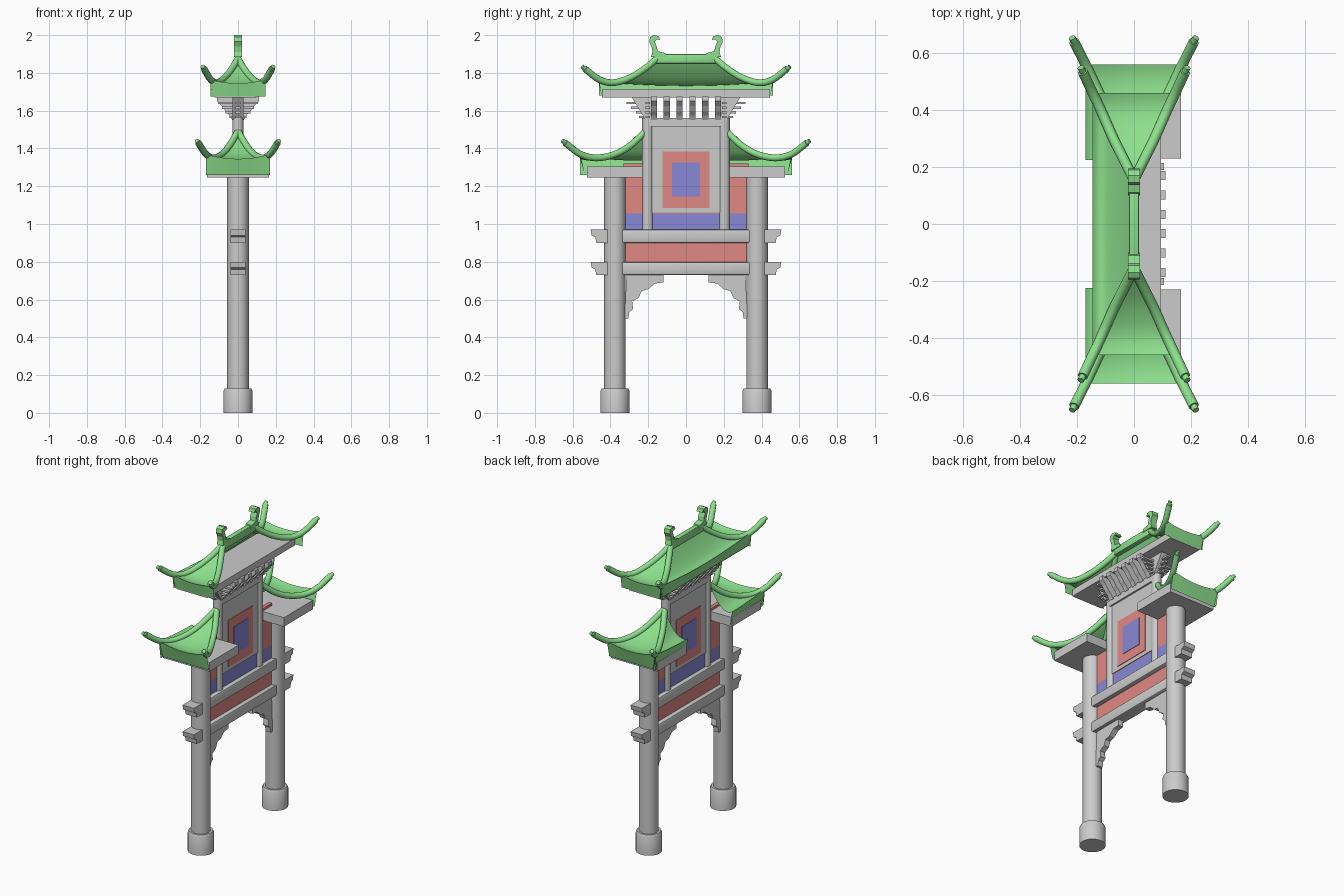
import bpy, bmesh, math
from mathutils import Vector

if "Cube" in bpy.data.objects:
    bpy.data.objects.remove(bpy.data.objects["Cube"])


def mat(name, c):
    m = bpy.data.materials.new(name)
    m.diffuse_color = (*c, 1)
    m.use_nodes = True
    m.node_tree.nodes["Principled BSDF"].inputs["Base Color"].default_value = m.diffuse_color
    return m


GREEN = mat("green_tile", (0.27, 0.75, 0.27))
RED = mat("red_panel", (0.75, 0.25, 0.23))
BLUE = mat("blue_panel", (0.25, 0.25, 0.68))


def finish(name, bm, m=None, smooth=False):
    bmesh.ops.recalc_face_normals(bm, faces=bm.faces)
    me = bpy.data.meshes.new(name)
    bm.to_mesh(me)
    bm.free()
    o = bpy.data.objects.new(name, me)
    bpy.context.collection.objects.link(o)
    if m:
        me.materials.append(m)
    if smooth:
        bpy.ops.object.select_all(action='DESELECT')
        o.select_set(True)
        bpy.context.view_layer.objects.active = o
        bpy.ops.object.shade_smooth_by_angle(angle=math.radians(35))
    return o


def box(name, x0, x1, y0, y1, z0, z1, m=None, bevel=0):
    bm = bmesh.new()
    bmesh.ops.create_cube(bm, size=1)
    for v in bm.verts:
        v.co = ((x0 + x1) / 2 + v.co.x * (x1 - x0), (y0 + y1) / 2 + v.co.y * (y1 - y0),
                (z0 + z1) / 2 + v.co.z * (z1 - z0))
    if bevel:
        bmesh.ops.bevel(bm, geom=bm.edges[:], offset=bevel, segments=2, affect='EDGES', profile=0.5)
    return finish(name, bm, m, bool(bevel))


def prism(name, pts, half, m=None, axis='X', shift=0):
    """Outline extruded along x (points y,z) or along y (points x,z)."""
    bm = bmesh.new()
    put = (lambda a, b, d: (d, a, b)) if axis == 'X' else (lambda a, b, d: (a, shift + d, b))
    f = bm.faces.new([bm.verts.new(put(a, b, -half)) for a, b in pts])
    r = bmesh.ops.extrude_face_region(bm, geom=[f])
    vec = Vector(put(0, 0, 2 * half)) - Vector(put(0, 0, 0))
    bmesh.ops.translate(bm, vec=vec, verts=[v for v in r['geom'] if isinstance(v, bmesh.types.BMVert)])
    return finish(name, bm, m)


def lathe(name, y, prof, seg=32):
    """Round post from (radius, z) pairs."""
    bm = bmesh.new()
    rings = [[bm.verts.new((r * math.cos(2 * math.pi * i / seg), y + r * math.sin(2 * math.pi * i / seg), z))
              for i in range(seg)] for r, z in prof]
    for a, b in zip(rings, rings[1:]):
        for i in range(seg):
            bm.faces.new((a[i], a[(i + 1) % seg], b[(i + 1) % seg], b[i]))
    bm.faces.new(rings[0])
    bm.faces.new(rings[-1])
    return finish(name, bm, None, True)


def smooth_path(pts, n=5):
    """Catmull-Rom resampling."""
    p = [Vector(q) for q in pts]
    p = [2 * p[0] - p[1]] + p + [2 * p[-1] - p[-2]]
    out = []
    for i in range(1, len(p) - 2):
        a, b, c, d = p[i - 1:i + 3]
        for k in range(n):
            t = k / n
            out.append(0.5 * (2 * b + (c - a) * t + (2 * a - 5 * b + 4 * c - d) * t * t
                              + (3 * b - a - 3 * c + d) * t ** 3))
    return out + [p[-2]]


def tube(name, path, r, m):
    bm = bmesh.new()
    seg, rings = 12, []
    for i, p in enumerate(path):
        t = (path[min(i + 1, len(path) - 1)] - path[max(i - 1, 0)]).normalized()
        side = t.cross(Vector((0, 0, 1))).normalized()
        up = side.cross(t)
        rings.append([bm.verts.new(p + r * (side * math.cos(a) + up * math.sin(a)))
                      for a in [2 * math.pi * k / seg for k in range(seg)]])
    for a, b in zip(rings, rings[1:]):
        for k in range(seg):
            bm.faces.new((a[k], a[(k + 1) % seg], b[(k + 1) % seg], b[k]))
    bm.faces.new(rings[0])
    bm.faces.new(rings[-1])
    return finish(name, bm, m, True)


def slope(name, edge_a, edge_b, sag, drop_z, inset, one_sided=False):
    """Curved tile surface between two edge curves, with a skirt below the eave."""
    bm = bmesh.new()
    cols, rows, n = 12, [], len(edge_a)
    for i, (a, b) in enumerate(zip(edge_a, edge_b)):
        row = []
        for k in range(cols + 1):
            s = k / cols
            w = 1 - (1 - s) ** 2 if one_sided else 4 * s * (1 - s)
            p = a.lerp(b, s)
            p.z -= sag * w * (i / (n - 1)) ** 2
            row.append(bm.verts.new(p))
        rows.append(row)
    rows.append([bm.verts.new(Vector((v.co.x, v.co.y, drop_z)) + Vector(inset)) for v in rows[-1]])
    for a, b in zip(rows, rows[1:]):
        for k in range(cols):
            bm.faces.new((a[k], a[k + 1], b[k + 1], b[k]))
    bmesh.ops.remove_doubles(bm, verts=bm.verts, dist=0.0005)
    return finish(name, bm, GREEN, True)


def mir(path, sx, sy):
    return [Vector((p.x * sx, p.y * sy, p.z)) for p in path]


# hip lines (x, y, z), first quadrant
UP = smooth_path([(0, .155, 1.875), (.03, .215, 1.825), (.07, .295, 1.775), (.11, .385, 1.748),
                  (.145, .46, 1.765), (.18, .535, 1.822)])
LOW = smooth_path([(0, .215, 1.49), (.045, .295, 1.415), (.085, .38, 1.368), (.13, .475, 1.35),
                   (.17, .56, 1.37), (.21, .64, 1.43)])
CUT = 21

for sy, side in ((1, "back"), (-1, "front")):
    # columns, footings and posts
    lathe("column_" + side, sy * .376, [(.057, .12), (.057, 1.26)])
    lathe("footing_" + side, sy * .376, [(.077, 0), (.077, .115), (.07, .13)])
    lathe("upper_post_" + side, sy * .203, [(.029, .96), (.029, 1.56)], 20)
    # bracket under the lower beam
    prof = [(.315, .735), (.12, .735), (.12, .69), (.165, .685), (.2, .655), (.235, .645), (.25, .61),
            (.285, .59), (.28, .55), (.3, .535), (.305, .5), (.325, .5)]
    prism("corbel_" + side, [(sy * a, b) for a, b in prof], .018)
    # carved beam ends
    for n, z in (("lower", .73), ("upper", .90)):
        e = [(.40, z), (.475, z), (.48, z + .03), (.5, z + .04), (.505, z + .07), (.40, z + .07)]
        prism(n + "_beam_end_" + side, [(sy * a, b) for a, b in e], .04)
    # lower roof
    box("lower_eave_slab_" + side, -.165, .165, *sorted((sy * .23, sy * .525)), 1.247, 1.305)
    h = mir(LOW, 1, sy)[:CUT]
    hm = mir(LOW, -1, sy)[:CUT]
    slope("lower_end_slope_" + side, h, hm, .025, 1.26, (0, -sy * .025, 0))
    inner = [Vector((p.x, sy * .225, p.z)) for p in hm]
    slope("lower_left_slope_" + side, hm, inner, .025, 1.26, (.012, 0, 0), True)
    # upper roof end
    slope("upper_end_slope_" + side, mir(UP, 1, sy)[:CUT], mir(UP, -1, sy)[:CUT], .02, 1.675, (0, -sy * .015, 0))
    for sx, lr in ((1, "right"), (-1, "left")):
        for n, path in (("upper", UP), ("lower", LOW)):
            q = mir(path, sx, sy)
            tube(f"{n}_hip_ridge_{side}_{lr}", q, .018, GREEN)
            d = (q[-1] - q[-2]).normalized()
            tube(f"{n}_hip_tip_{side}_{lr}", [q[-1], q[-1] + d * .02], .012, GREEN)
    # curled ridge ornament
    horn = [(.10, 1.885), (.185, 1.885), (.178, 1.91), (.182, 1.94), (.195, 1.965), (.19, 1.99), (.17, 2.0),
            (.145, 1.995), (.137, 1.975), (.155, 1.978), (.165, 1.965), (.155, 1.94), (.15, 1.915), (.11, 1.905)]
    prism("ridge_horn_" + side, [(sy * a, b) for a, b in horn], .021, GREEN)
    # stepped end brackets
    for i, (z, y, x) in enumerate(((1.56, .25, .045), (1.585, .265, .065), (1.61, .29, .085), (1.635, .315, .105))):
        box(f"end_bracket_bar_{side}_{i}", -.012, .012, *sorted((sy * .19, sy * y)), z, z + .012)
        box(f"cross_bracket_bar_{side}_{i}", -x, x, *sorted((sy * .19, sy * .215)), z, z + .012)
    prism("end_bracket_" + side, [(sy * .18, 1.55), (sy * .215, 1.55), (sy * .29, 1.675), (sy * .18, 1.675)], .03)

# upper roof left slope, ridge and eave slab
slope("upper_left_slope", mir(UP, -1, 1)[:CUT], mir(UP, -1, -1)[:CUT], .025, 1.68, (.01, 0, 0))
box("main_ridge", -.017, .017, -.165, .165, 1.85, 1.9, GREEN, .006)
box("upper_eave_slab", -.125, .095, -.445, .445, 1.67, 1.715)

# beams and panels
box("lower_beam", -.04, .04, -.42, .42, .73, .80, None, .01)
box("upper_beam", -.04, .04, -.42, .42, .90, .97, None, .01)
box("top_beam", -.028, .028, -.2, .2, 1.515, 1.56)
box("lower_red_panel", -.012, .012, -.33, .33, .79, .91, RED)
box("blue_panel", -.012, .012, -.33, .33, .96, 1.055, BLUE)
box("upper_red_panel", -.012, .012, -.33, .33, 1.055, 1.32, RED)
box("centre_panel", -.017, .017, -.19, .19, 1.06, 1.53)
box("centre_red_frame", -.021, .021, -.124, .124, 1.085, 1.385, RED)
box("centre_blue_plaque", -.024, .024, -.075, .075, 1.145, 1.325, BLUE)

# row of stepped roof brackets
for i in range(6):
    p = [(.03, 1.55), (.045, 1.575), (.065, 1.595), (.085, 1.625), (.11, 1.65), (.11, 1.675)]
    prism(f"roof_bracket_{i}", p + [(-x, z) for x, z in reversed(p)], .016, None, 'Y', (i - 2.5) * .068)
